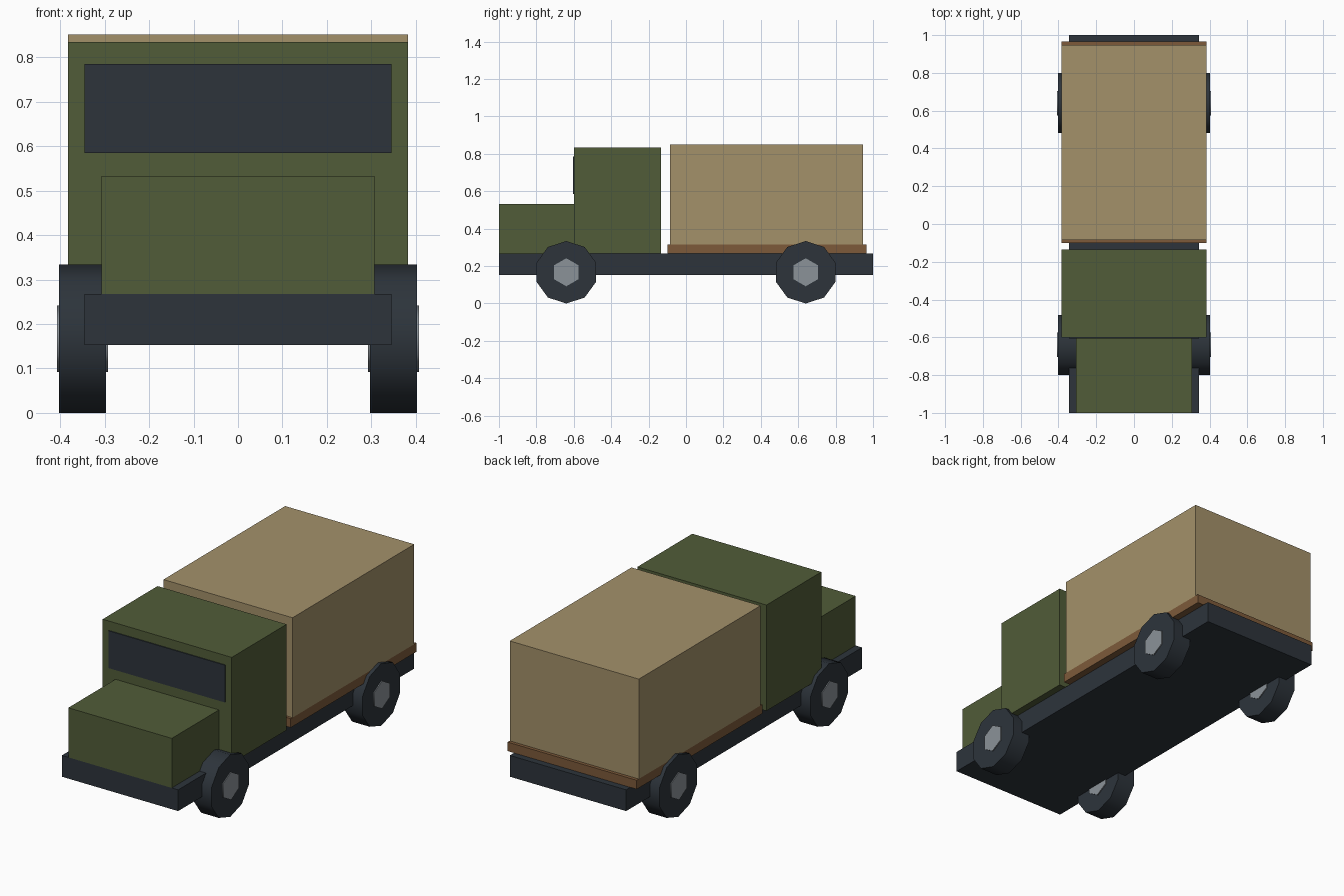
import bpy
import bmesh
from math import sin, cos, pi, radians
from mathutils import Vector

cube = bpy.data.objects.get("Cube")
if cube:
    bpy.data.objects.remove(cube, do_unlink=True)


def srgb(hex_code):
    """Linear RGBA from a hex colour."""
    out = []
    for i in range(0, 6, 2):
        c = int(hex_code[i:i + 2], 16) / 255
        out.append(c / 12.92 if c <= 0.04045 else ((c + 0.055) / 1.055) ** 2.4)
    return (*out, 1.0)


def material(name, hex_code):
    mat = bpy.data.materials.new(name)
    mat.use_nodes = True
    colour = srgb(hex_code)
    mat.diffuse_color = colour
    bsdf = mat.node_tree.nodes["Principled BSDF"]
    bsdf.inputs["Base Color"].default_value = colour
    bsdf.inputs["Roughness"].default_value = 0.8
    return mat


green = material("olive green", "515c38")
dark = material("dark slate", "2d343b")
tan = material("canvas tan", "a4916a")
brown = material("wood brown", "7d5a3a")
grey = material("hub grey", "8b9298")


def add_object(name, bm, mat):
    bmesh.ops.recalc_face_normals(bm, faces=bm.faces[:])
    mesh = bpy.data.meshes.new(name)
    bm.to_mesh(mesh)
    bm.free()
    mesh.materials.append(mat)
    obj = bpy.data.objects.new(name, mesh)
    bpy.context.collection.objects.link(obj)
    return obj


def box(name, half_width, y0, y1, z0, z1, mat):
    """Box centred on x between the given y and z limits."""
    bm = bmesh.new()
    bmesh.ops.create_cube(bm, size=1)
    bmesh.ops.scale(bm, vec=(2 * half_width, y1 - y0, z1 - z0), verts=bm.verts)
    bmesh.ops.translate(bm, vec=(0, (y0 + y1) / 2, (z0 + z1) / 2), verts=bm.verts)
    return add_object(name, bm, mat)


def disc(name, sides, radius, width, centre, mat):
    """Prism lying along x with one corner pointing straight up."""
    bm = bmesh.new()
    ring = [bm.verts.new((-width / 2, radius * sin(2 * pi * i / sides),
                          radius * cos(2 * pi * i / sides))) for i in range(sides)]
    cap = bm.faces.new(ring)
    extruded = bmesh.ops.extrude_face_region(bm, geom=[cap], use_keep_orig=True)
    far = [g for g in extruded["geom"] if isinstance(g, bmesh.types.BMVert)]
    bmesh.ops.translate(bm, vec=(width, 0, 0), verts=far)
    obj = add_object(name, bm, mat)
    obj.location = Vector(centre)
    # Round the tread, keep the rims crisp
    bpy.ops.object.select_all(action="DESELECT")
    obj.select_set(True)
    bpy.context.view_layer.objects.active = obj
    bpy.ops.object.shade_smooth_by_angle(angle=radians(65))
    return obj


# Body
box("chassis", 0.345, -1, 1, 0.153, 0.267, dark)
box("hood", 0.307, -1, -0.6, 0.267, 0.533, green)
box("cab", 0.383, -0.6, -0.135, 0.267, 0.835, green)
box("windshield", 0.345, -0.605, -0.599, 0.585, 0.785, dark)

# Cargo
box("cargo_bed", 0.383, -0.1, 0.965, 0.267, 0.315, brown)
box("canvas_cover", 0.383, -0.085, 0.947, 0.315, 0.851, tan)

# Wheels with hubs that show on both sides
for end, y in (("front", -0.64), ("rear", 0.64)):
    for side, x in (("left", 0.35), ("right", -0.35)):
        spot = (x, y, 0.167)
        disc(f"{end}_{side}_tyre", 10, 0.167, 0.105, spot, dark)
        disc(f"{end}_{side}_hub", 6, 0.075, 0.115, spot, grey)
